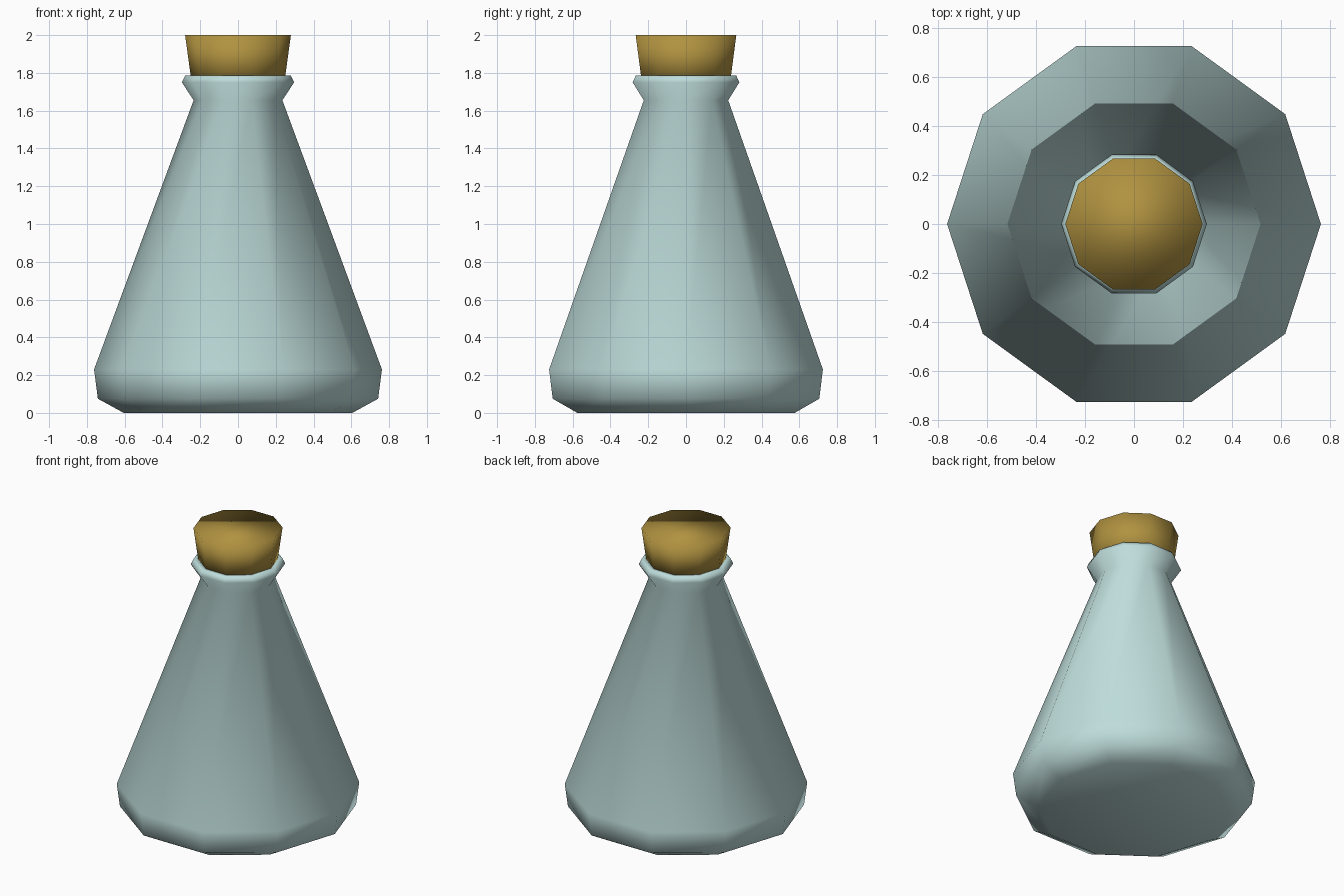
import bpy, bmesh, math

if "Cube" in bpy.data.objects:
    bpy.data.objects.remove(bpy.data.objects["Cube"])

SIDES = 10


def material(name, rgb):
    m = bpy.data.materials.new(name)
    m.diffuse_color = (*rgb, 1.0)
    m.use_nodes = True
    m.node_tree.nodes["Principled BSDF"].inputs["Base Color"].default_value = m.diffuse_color
    return m


def turned(name, profile, mat):
    """Ten-sided smooth solid of revolution from (radius, z) points, capped at both ends."""
    bm = bmesh.new()
    rings = []
    for r, z in profile:
        rings.append([bm.verts.new((r * math.cos(2 * math.pi * i / SIDES),
                                    r * math.sin(2 * math.pi * i / SIDES), z))
                      for i in range(SIDES)])
    for low, high in zip(rings, rings[1:]):
        for i in range(SIDES):
            j = (i + 1) % SIDES
            bm.faces.new((low[i], low[j], high[j], high[i]))
    bm.faces.new(rings[0][::-1])
    bm.faces.new(rings[-1])
    for f in bm.faces:
        f.smooth = True
    mesh = bpy.data.meshes.new(name)
    bm.to_mesh(mesh)
    bm.free()
    mesh.materials.append(mat)
    obj = bpy.data.objects.new(name, mesh)
    bpy.context.collection.objects.link(obj)
    return obj


glass = material("pale_blue_glass", (0.515, 0.723, 0.708))
cork = material("cork_brown", (0.434, 0.287, 0.051))

# Conical flask: bevelled foot, tapering body, flared lip, inner neck
turned("flask", [(0.605, 0.0), (0.742, 0.075), (0.762, 0.23), (0.235, 1.655),
                 (0.297, 1.75), (0.28, 1.785), (0.247, 1.785), (0.235, 1.74)], glass)

# Tapered stopper seated in the neck
turned("stopper", [(0.245, 1.745), (0.28, 2.0)], cork)
